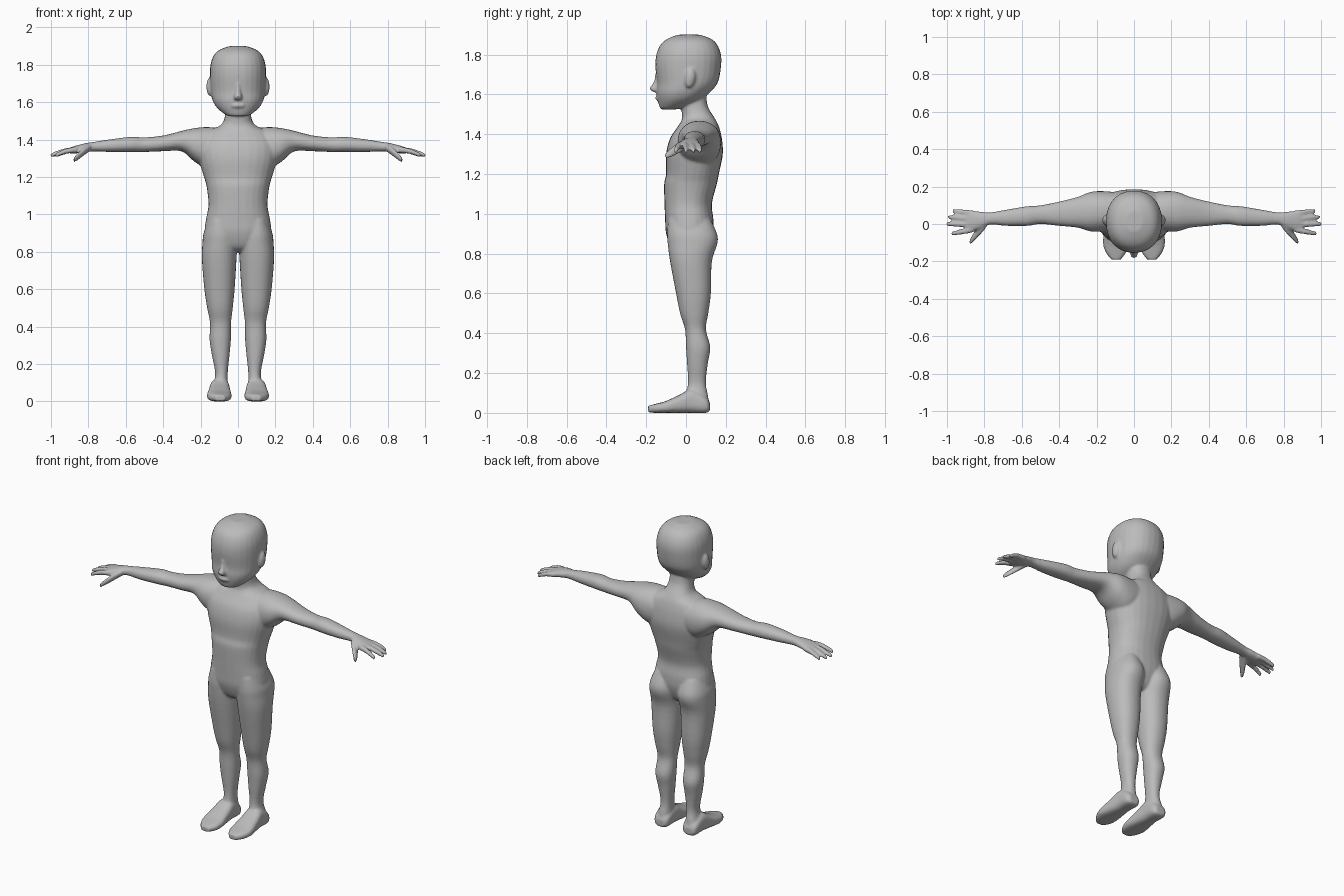
import bpy, bmesh, math
from mathutils import Matrix, Vector

skin = bpy.data.materials.new("grey_skin")
skin.diffuse_color = (0.5, 0.5, 0.5, 1)
bm = bmesh.new()


def spline(rows, steps=4):
    """Catmull-Rom resampling of cross-section rows."""
    out = []
    for i in range(len(rows) - 1):
        p = [rows[max(i - 1, 0)], rows[i], rows[i + 1], rows[min(i + 2, len(rows) - 1)]]
        for k in range(steps):
            t = k / steps
            out.append([0.5 * (2 * b + (c - a) * t + (2 * a - 5 * b + 4 * c - d) * t * t
                               + (3 * b - a - 3 * c + d) * t ** 3) for a, b, c, d in zip(*p)])
    return out + [list(rows[-1])]


def loft(rows, axis, sides=28, power=2.2, flip=1):
    """Rows are (position on axis, min u, max u, min v, max v)."""
    rings = []
    for t, u0, u1, v0, v1 in spline(rows):
        ring = []
        for k in range(sides):
            a = 2 * math.pi * k / sides
            c, s = math.cos(a), math.sin(a)
            u = (u0 + u1) / 2 + (u1 - u0) / 2 * math.copysign(abs(c) ** (2 / power), c)
            v = (v0 + v1) / 2 + (v1 - v0) / 2 * math.copysign(abs(s) ** (2 / power), s)
            x, y, z = {"x": (t, u, v), "y": (u, t, v), "z": (u, v, t)}[axis]
            ring.append(bm.verts.new((x * flip, y, z)))
        rings.append(ring)
    for r0, r1 in zip(rings, rings[1:]):
        for k in range(sides):
            j = (k + 1) % sides
            bm.faces.new((r0[k], r0[j], r1[j], r1[k]))
    bm.faces.new(rings[0])
    bm.faces.new(rings[-1])


def centred(rows):
    """Rows (z, half width, front, back) symmetric about x = 0."""
    return [(z, -w, w, f, b) for z, w, f, b in rows]


def ball(pos, size, tilt=0):
    m = (Matrix.Translation(pos) @ Matrix.Rotation(tilt, 4, "X")
         @ Matrix.Diagonal(Vector((*size, 1))))
    bmesh.ops.create_uvsphere(bm, u_segments=20, v_segments=12, radius=1, matrix=m)


# Torso and neck
loft(centred([
    (.80, .03, -.04, .08), (.83, .13, -.075, .11), (.90, .175, -.10, .135),
    (.97, .172, -.105, .138), (1.05, .158, -.108, .13), (1.15, .168, -.11, .155),
    (1.20, .182, -.10, .165), (1.30, .21, -.10, .185), (1.38, .21, -.08, .18),
    (1.44, .17, -.04, .165), (1.48, .09, -.02, .145), (1.54, .068, -.025, .11),
    (1.62, .068, -.03, .10)]), "z", power=2.3)

# Head
loft(centred([
    (1.525, .045, -.125, -.05), (1.535, .07, -.132, -.01), (1.57, .112, -.142, .07),
    (1.61, .136, -.148, .12), (1.66, .146, -.146, .16), (1.74, .15, -.154, .176),
    (1.80, .147, -.149, .176), (1.85, .13, -.128, .157), (1.88, .10, -.092, .125),
    (1.90, .045, -.04, .07)]), "z")

# Nose and lips
loft(centred([(1.70, .008, -.156, -.12), (1.66, .014, -.164, -.12),
              (1.63, .022, -.184, -.12), (1.612, .02, -.165, -.12)]), "z", sides=12)
ball((0, -.142, 1.582), (.035, .013, .012))

for s in (1, -1):
    # Ear
    ball((s * .15, .02, 1.683), (.019, .027, .05), math.radians(-8))
    # Shoulder, arm and palm
    loft([(.06, -.03, .165, 1.27, 1.45), (.15, -.04, .175, 1.24, 1.467),
          (.23, -.04, .172, 1.28, 1.462), (.30, -.02, .145, 1.337, 1.447),
          (.40, -.01, .12, 1.338, 1.422), (.50, .0, .10, 1.334, 1.412),
          (.57, -.01, .095, 1.334, 1.415), (.68, -.01, .077, 1.334, 1.402),
          (.77, -.003, .062, 1.337, 1.388), (.82, -.025, .066, 1.332, 1.38),
          (.88, -.042, .072, 1.325, 1.364), (.90, -.035, .065, 1.327, 1.355)],
         "x", flip=s)
    # Fingers
    for y0, y1, tip in ((.057, .07, .972), (.027, .038, .995), (-.003, .0, 1.004), (-.03, -.052, .978)):
        rows = []
        for t, r in ((0, .016), (.4, .015), (.75, .013), (.95, .011), (1, .006)):
            x, y, z = .86 + (tip - .86) * t, y0 + (y1 - y0) * t, 1.346 - .032 * t * t
            rows.append((x, y - r, y + r, z - r, z + r))
        loft(rows, "x", sides=12, flip=s)
    # Thumb
    loft([(.79, -.02, .04, 1.34, 1.375), (.82, -.055, .01, 1.318, 1.362),
          (.85, -.085, -.035, 1.295, 1.335), (.873, -.108, -.073, 1.28, 1.31),
          (.88, -.108, -.09, 1.28, 1.298)], "x", sides=16, flip=s)
    # Leg
    loft([(.97, .03, .16, -.09, .125), (.90, .008, .184, -.095, .156),
          (.85, .004, .19, -.092, .158), (.76, .008, .193, -.08, .13),
          (.60, .018, .18, -.05, .125), (.50, .028, .165, -.03, .112),
          (.42, .037, .15, -.005, .10), (.33, .038, .152, 0, .122),
          (.25, .045, .14, .005, .11), (.15, .055, .122, .01, .10),
          (.08, .053, .135, -.005, .112), (.03, .05, .14, -.01, .115)], "z", flip=s)
    # Foot
    loft([(.12, .07, .125, .01, .05), (.10, .05, .145, 0, .08),
          (.03, .045, .15, 0, .12), (-.03, .04, .158, 0, .092),
          (-.10, .034, .166, 0, .06), (-.15, .042, .152, 0, .046),
          (-.19, .07, .122, .002, .036)], "y", power=2.8, flip=s)

bmesh.ops.recalc_face_normals(bm, faces=bm.faces)
mesh = bpy.data.meshes.new("body")
bm.to_mesh(mesh)
bm.free()
mesh.materials.append(skin)
body = bpy.data.objects.new("body", mesh)
bpy.context.collection.objects.link(body)

# Fuse the parts into one skin and soften the joins
fuse = body.modifiers.new("fuse", "REMESH")
fuse.mode = "VOXEL"
fuse.voxel_size = 0.007
fuse.use_smooth_shade = True
soften = body.modifiers.new("soften", "SMOOTH")
soften.factor = 0.5
soften.iterations = 5
